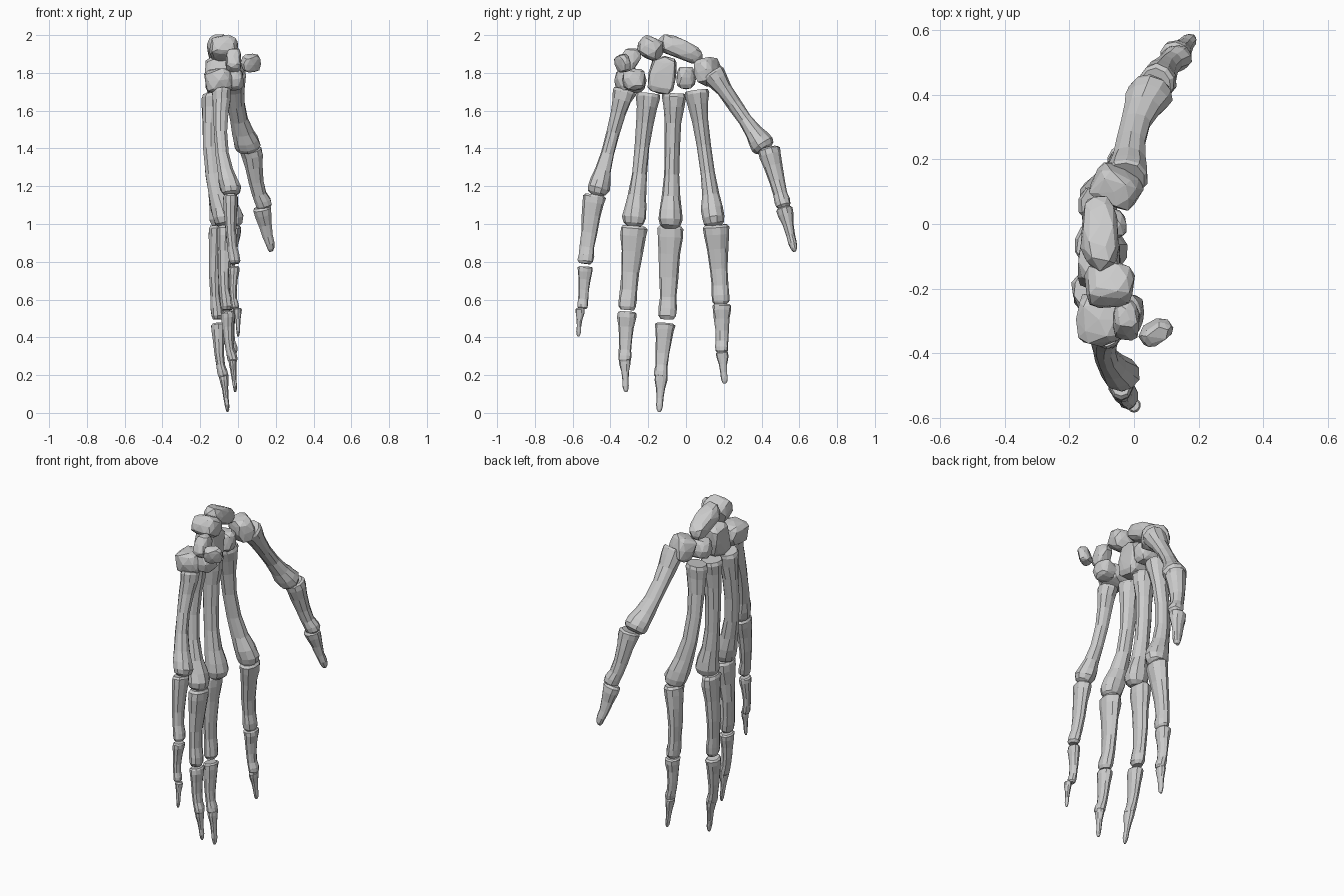
import bpy, bmesh, math, random
from mathutils import Vector, Euler

random.seed(4)

# Bone outlines from near end to far end: (t, half side, half depth, palm-ward offset)
META = [(0, 1.02, .85, 0), (.025, 1.05, .98, 0), (.1, .88, .92, 0), (.22, .7, .78, -.05),
        (.4, .62, .7, -.1), (.6, .62, .7, -.1), (.76, .76, .82, 0), (.86, .96, 1, .12),
        (.93, 1.02, 1.06, .16), (.975, .86, .88, .12), (1, .5, .5, .1)]
PHAL = [(0, .85, .8, 0), (.03, 1.02, 1.02, 0), (.12, 1, 1, 0), (.3, .84, .84, -.05),
        (.55, .72, .7, -.12), (.76, .65, .65, -.08), (.88, .7, .76, .05),
        (.96, .68, .74, .1), (1, .5, .55, .08)]
TIP = [(0, .8, .8, 0), (.05, 1.02, 1.02, 0), (.18, 1, .92, 0), (.4, .68, .7, 0),
       (.65, .54, .56, 0), (.82, .55, .5, .05), (.94, .42, .38, .05), (1, .2, .2, 0)]
SIDES = 10


def finish(name, bm):
    bmesh.ops.recalc_face_normals(bm, faces=bm.faces)
    me = bpy.data.meshes.new(name)
    bm.to_mesh(me)
    bm.free()
    bpy.context.collection.objects.link(bpy.data.objects.new(name, me))


# Long bone lofted from a to b; bow bends the shaft towards the back of the hand
def long_bone(name, a, b, outline, width, depth, bow=0.0):
    a, b = Vector(a), Vector(b)
    d = (b - a).normalized()
    u = d.cross(Vector((1, 0, 0))).normalized()
    v = u.cross(d).normalized()
    if v.x < 0:
        v = -v
    bm = bmesh.new()
    rings = []
    for t, ws, wd, off in outline:
        c = a.lerp(b, t) + v * (off * depth / 2 - bow * math.sin(math.pi * t))
        ring = []
        for i in range(SIDES):
            ang = 2 * math.pi * i / SIDES
            k = random.uniform(.94, 1.07)
            ring.append(bm.verts.new(c + u * math.cos(ang) * ws * width / 2 * k
                                     + v * math.sin(ang) * wd * depth / 2 * k))
        rings.append(ring)
    for r, s in zip(rings, rings[1:]):
        for i in range(SIDES):
            j = (i + 1) % SIDES
            bm.faces.new((r[i], r[j], s[j], s[i]))
    bm.faces.new(rings[0])
    bm.faces.new(rings[-1])
    finish(name, bm)


# Wrist bone: faceted pebble, squared off; taper narrows it towards +y
def wrist_bone(name, loc, size, rot=(0, 0, 0), square=.65, taper=0.0):
    bm = bmesh.new()
    bmesh.ops.create_icosphere(bm, subdivisions=2, radius=1)
    e = Euler([math.radians(r) for r in rot])
    for vert in bm.verts:
        k = random.uniform(.9, 1.07)
        p = Vector([math.copysign(abs(c) ** square, c) * s / 2 * k
                    for c, s in zip(vert.co, size)])
        f = 1 - taper * vert.co.y
        p.x *= f
        p.z *= f
        p.rotate(e)
        vert.co = p + Vector(loc)
    # hull gives the chiselled, irregular facets
    hull = bmesh.ops.convex_hull(bm, input=bm.verts)
    inner = [g for g in hull["geom_interior"] if isinstance(g, bmesh.types.BMVert)]
    bmesh.ops.delete(bm, geom=inner, context='VERTS')
    finish(name, bm)


# Each finger: metacarpal bow, then bones as (near end, far end, width, depth)
FINGERS = {
    "little": (.022, [((-.085, -.325, 1.71), (-.04, -.475, 1.15), .115, .105),
                      ((-.04, -.485, 1.155), (-.02, -.535, .79), .118, .08),
                      ((-.02, -.532, .775), (-.018, -.548, .55), .078, .058),
                      ((0, -.56, .555), (0, -.57, .405), .045, .04)]),
    "ring": (.03, [((-.135, -.20, 1.69), (-.07, -.278, .985), .125, .12),
                   ((-.065, -.275, .99), (-.062, -.312, .545), .135, .095),
                   ((-.055, -.312, .535), (-.03, -.326, .27), .098, .073),
                   ((-.03, -.325, .29), (-.015, -.318, .11), .06, .045)]),
    "middle": (.012, [((-.125, -.065, 1.69), (-.09, -.085, .975), .125, .125),
                      ((-.112, -.08, .99), (-.112, -.10, .495), .135, .09),
                      ((-.105, -.11, .475), (-.08, -.135, .185), .102, .075),
                      ((-.078, -.13, .21), (-.055, -.142, .005), .068, .05)]),
    "index": (.04, [((-.11, .055, 1.705), (-.033, .152, .985), .12, .125),
                    ((-.03, .158, .995), (-.05, .185, .575), .135, .095),
                    ((-.045, .19, .575), (-.03, .19, .32), .098, .073),
                    ((-.03, .19, .325), (-.02, .205, .155), .065, .045)]),
}
SEGMENTS = ["metacarpal", "proximal", "intermediate", "distal"]
for finger, (meta_bow, bones) in FINGERS.items():
    for seg, (a, b, w, d) in zip(SEGMENTS, bones):
        outline = {"metacarpal": META, "distal": TIP}.get(seg, PHAL)
        bow = {"metacarpal": meta_bow, "distal": 0}.get(seg, .004)
        long_bone(f"{finger}_{seg}", a, b, outline, w, d, bow)

# Thumb
long_bone("thumb_metacarpal", (-.025, .14, 1.8), (.045, .425, 1.39), META, .122, .135, .005)
long_bone("thumb_proximal", (.068, .435, 1.4), (.135, .52, 1.085), PHAL, .115, .115, .003)
long_bone("thumb_distal", (.125, .518, 1.09), (.175, .575, .855), TIP, .082, .10)

# Wrist, near row
wrist_bone("scaphoid", (-.105, -.025, 1.925), (.12, .25, .11), (-24, 0, 0), .7, .15)
wrist_bone("lunate", (-.075, -.19, 1.93), (.155, .14, .125), (-25, 0, 0))
wrist_bone("triquetrum", (-.025, -.30, 1.865), (.085, .10, .14), (-30, 0, 0))
wrist_bone("pisiform", (.067, -.335, 1.85), (.105, .065, .10), (15, 0, 30))
# Wrist, far row
wrist_bone("hamate", (-.10, -.295, 1.76), (.16, .165, .135), (0, -8, 0))
wrist_bone("hamate_hook", (-.025, -.275, 1.765), (.11, .12, .12), (0, -8, 0))
wrist_bone("capitate", (-.105, -.125, 1.79), (.14, .145, .20), (-8, 0, 0), .5)
wrist_bone("trapezoid", (-.09, 0, 1.775), (.14, .105, .12))
wrist_bone("trapezium", (-.055, .115, 1.81), (.16, .12, .155), (15, 0, -25))
